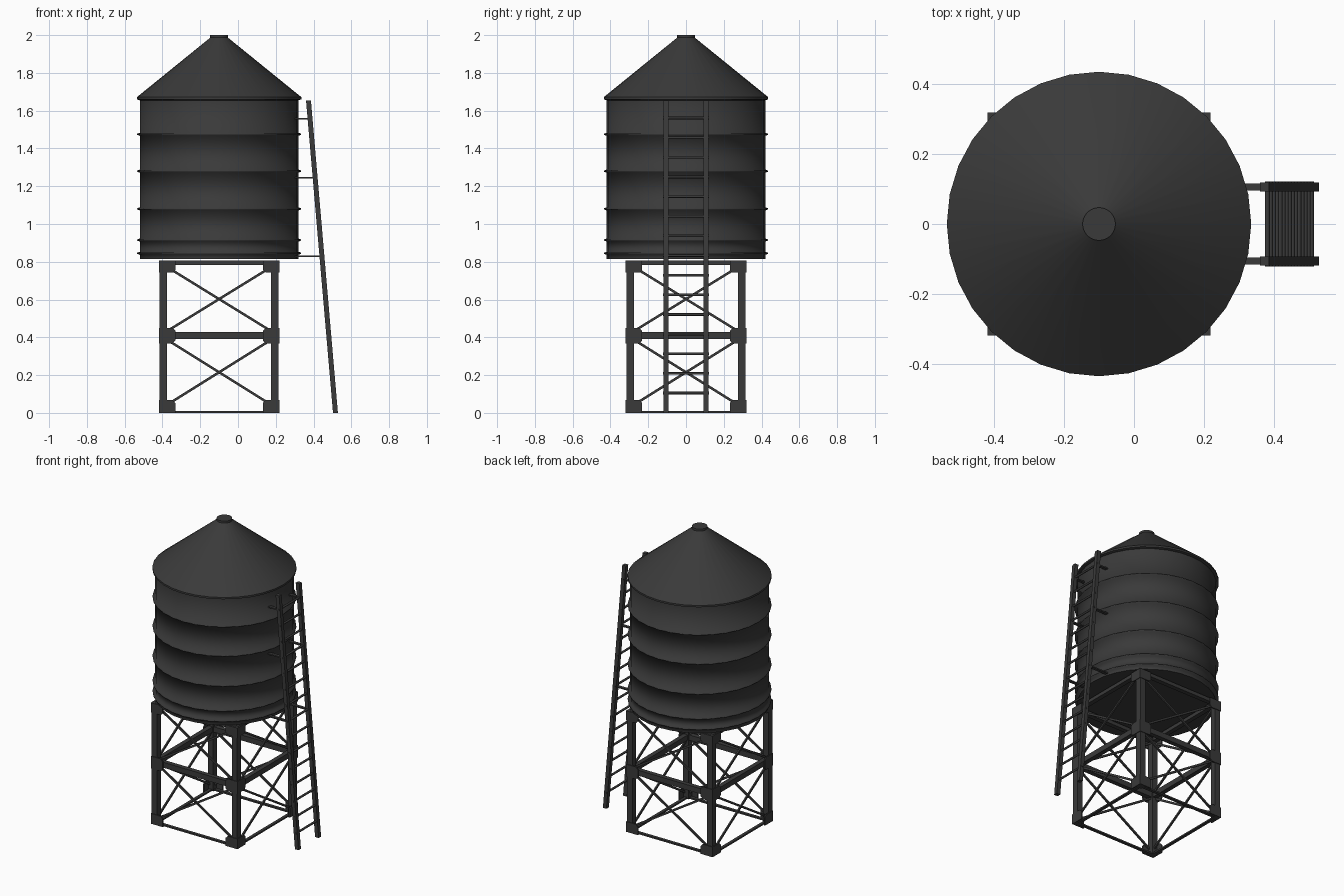
import bpy, bmesh, math
from mathutils import Vector, Matrix

cube = bpy.data.objects.get("Cube")
if cube:
    bpy.data.objects.remove(cube, do_unlink=True)

CX = -0.10          # tower axis
HALF = 0.315        # half width of the leg frame
SEGMENTS = 32

steel = bpy.data.materials.new("dark_steel")
steel.use_nodes = True
COLOR = (0.042, 0.042, 0.042, 1)
steel.diffuse_color = COLOR
steel.node_tree.nodes["Principled BSDF"].inputs["Base Color"].default_value = COLOR


def finish(name, bm, smooth=None):
    bmesh.ops.recalc_face_normals(bm, faces=bm.faces)
    mesh = bpy.data.meshes.new(name)
    bm.to_mesh(mesh)
    bm.free()
    mesh.materials.append(steel)
    obj = bpy.data.objects.new(name, mesh)
    bpy.context.collection.objects.link(obj)
    if smooth:
        bpy.ops.object.select_all(action='DESELECT')
        obj.select_set(True)
        bpy.context.view_layer.objects.active = obj
        bpy.ops.object.shade_smooth_by_angle(angle=math.radians(smooth))
    return obj


def lathe(name, profile, smooth):
    """Revolve (radius, z) points about the tower axis and cap both ends."""
    bm = bmesh.new()
    rings = []
    for r, z in profile:
        angles = [math.tau * i / SEGMENTS for i in range(SEGMENTS)]
        rings.append([bm.verts.new((CX + r * math.cos(a), r * math.sin(a), z)) for a in angles])
    for low, high in zip(rings, rings[1:]):
        for i in range(SEGMENTS):
            j = (i + 1) % SEGMENTS
            bm.faces.new((low[i], low[j], high[j], high[i]))
    bm.faces.new(rings[0])
    bm.faces.new(rings[-1])
    return finish(name, bm, smooth)


def add_box(bm, center, size, turn=Matrix()):
    matrix = Matrix.Translation(center) @ turn @ Matrix.Diagonal((*size, 1))
    bmesh.ops.create_cube(bm, size=1, matrix=matrix)


def add_bar(bm, start, end, width, depth):
    """Rectangular bar between two points; width runs across the vertical plane of the bar."""
    a, b = Vector(start), Vector(end)
    turn = (b - a).to_track_quat('Y', 'Z').to_matrix().to_4x4()
    add_box(bm, (a + b) / 2, (width, (b - a).length, depth), turn)


def add_plate(bm, points, y, thickness):
    """Flat plate parallel to the front, given by (x, z) points."""
    face = bm.faces.new([bm.verts.new((x, y, z)) for x, z in points])
    grown = bmesh.ops.extrude_face_region(bm, geom=[face])
    verts = [v for v in grown["geom"] if isinstance(v, bmesh.types.BMVert)]
    bmesh.ops.translate(bm, vec=(0, thickness, 0), verts=verts)


def repeat_on_sides(bm):
    """Copy one side of the frame to all four, then move onto the tower axis."""
    source = list(bm.verts) + list(bm.edges) + list(bm.faces)
    for k in range(1, 4):
        copy = bmesh.ops.duplicate(bm, geom=source)
        verts = [v for v in copy["geom"] if isinstance(v, bmesh.types.BMVert)]
        bmesh.ops.rotate(bm, verts=verts, matrix=Matrix.Rotation(k * math.pi / 2, 3, 'Z'))
    bmesh.ops.translate(bm, vec=(CX, 0, 0), verts=bm.verts)


# Tank wall with raised hoops
WALL, HOOP = 0.42, 0.434
profile = [(WALL, 0.815)]
for z in (0.845, 0.915, 1.08, 1.28, 1.475):
    profile += [(WALL, z - 0.008), (HOOP, z - 0.003), (HOOP, z + 0.003), (WALL, z + 0.008)]
profile.append((WALL, 1.665))
lathe("tank", profile, 80)

# Conical roof and its cap
lathe("roof", [(WALL, 1.655), (0.435, 1.66), (0.435, 1.672), (0.045, 1.988)], 35)
lathe("roof_cap", [(0.047, 1.985), (0.047, 2.0)], 35)

# Legs
bm = bmesh.new()
add_box(bm, (HALF - 0.02, HALF - 0.02, 0.403), (0.04, 0.04, 0.806))
repeat_on_sides(bm)
finish("legs", bm)

# Horizontal beams: sill, middle, top
bm = bmesh.new()
for z, height, depth in ((0.005, 0.01, 0.02), (0.41, 0.036, 0.03), (0.796, 0.024, 0.03)):
    add_box(bm, (0, -HALF + 0.02, z), (2 * HALF - 0.04, depth, height))
repeat_on_sides(bm)
finish("beams", bm)

# Crossed braces in both tiers
bm = bmesh.new()
for low, high in ((0.04, 0.39), (0.43, 0.775)):
    for s, y in ((-1, 0.022), (1, 0.010)):
        add_bar(bm, (-s * 0.28, y - HALF, low), (s * 0.28, y - HALF, high), 0.010, 0.013)
repeat_on_sides(bm)
finish("cross_braces", bm)

# Corner gusset plates
bm = bmesh.new()
OUT, IN = HALF + 0.004, 0.232
for s in (-1, 1):
    for low, high, cut_low, cut_high in ((0.0, 0.068, 0, 0.015),
                                         (0.368, 0.45, 0.015, 0.015),
                                         (0.742, 0.806, 0.015, 0)):
        add_plate(bm, [(s * OUT, low), (s * (IN + cut_low), low), (s * IN, low + cut_low),
                       (s * IN, high - cut_high), (s * (IN + cut_high), high), (s * OUT, high)],
                  -HALF - 0.004, 0.008)
repeat_on_sides(bm)
finish("gusset_plates", bm)


# Leaning ladder
def ladder_x(z):
    return 0.516 - 0.143 * z / 1.655


RAIL_Y = 0.106
bm = bmesh.new()
for s in (-1, 1):
    corners = [(ladder_x(z) + d, z) for z, d in ((0, -0.013), (0, 0.013), (1.655, 0.013), (1.655, -0.013))]
    add_plate(bm, corners, s * RAIL_Y - 0.013, 0.026)
finish("ladder_rails", bm)

bm = bmesh.new()
for i in range(15):
    z = 0.105 + i * 0.104
    matrix = Matrix.Translation((ladder_x(z), 0, z)) @ Matrix.Rotation(math.pi / 2, 4, 'X')
    bmesh.ops.create_cone(bm, cap_ends=True, segments=8, radius1=0.007, radius2=0.007,
                          depth=2 * RAIL_Y + 0.03, matrix=matrix)
finish("ladder_rungs", bm, 50)

# Brackets tying the ladder to the tank
bm = bmesh.new()
for z in (0.83, 1.246, 1.558):
    for s in (-1, 1):
        add_bar(bm, (0.29, s * RAIL_Y, z), (ladder_x(z), s * RAIL_Y, z), 0.02, 0.008)
finish("ladder_brackets", bm)
